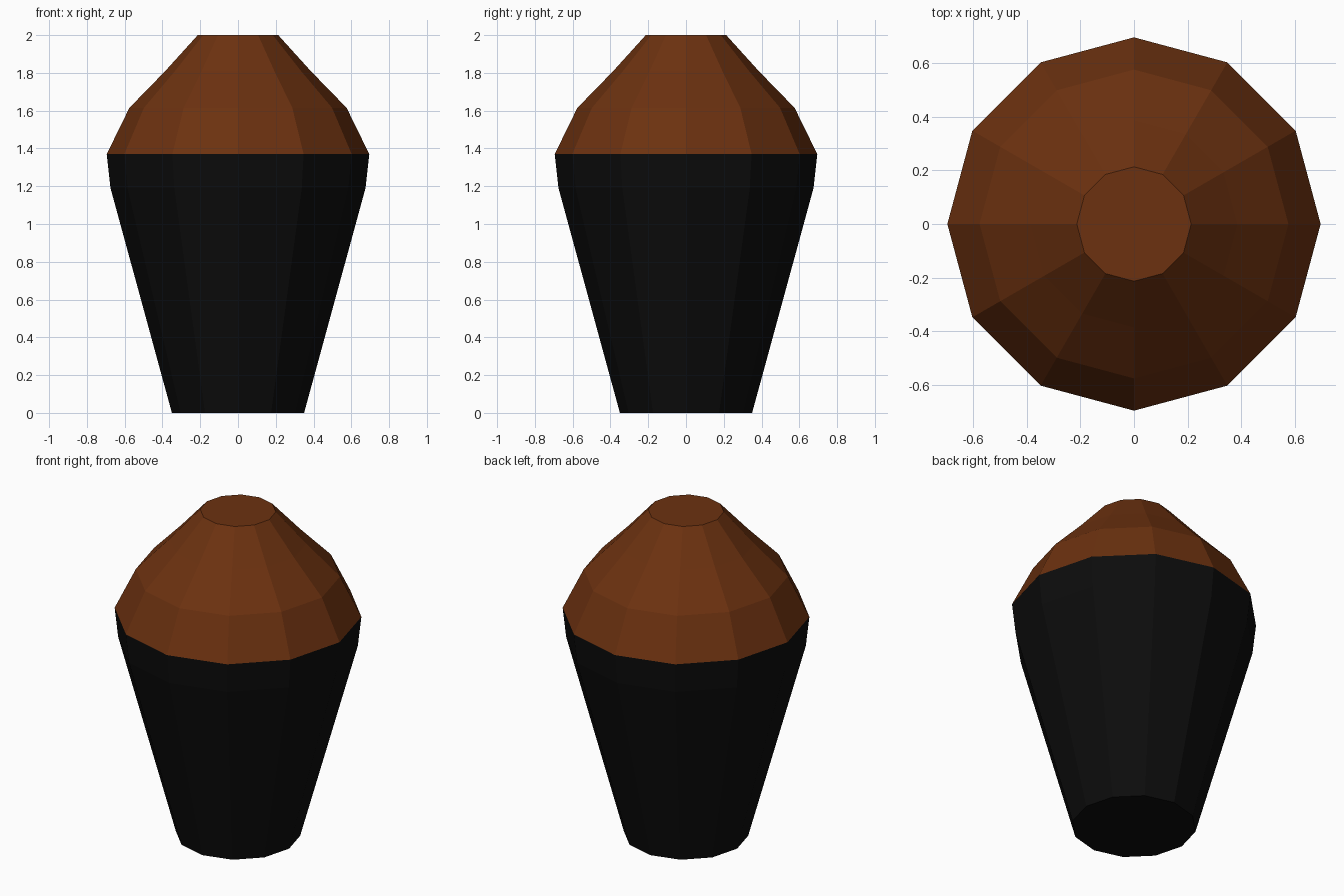
import bpy, bmesh, math

if "Cube" in bpy.data.objects:
    bpy.data.objects.remove(bpy.data.objects["Cube"])

SIDES = 12


def material(name, rgb):
    m = bpy.data.materials.new(name)
    m.diffuse_color = (*rgb, 1.0)
    m.use_nodes = True
    m.node_tree.nodes["Principled BSDF"].inputs["Base Color"].default_value = m.diffuse_color
    return m


def lathe(name, profile, mat, cap_bottom=False, cap_top=False):
    """Flat-shaded 12-sided shell through (radius, height) rings."""
    bm = bmesh.new()
    rings = []
    for r, z in profile:
        angles = [2 * math.pi * i / SIDES for i in range(SIDES)]
        rings.append([bm.verts.new((r * math.cos(a), r * math.sin(a), z)) for a in angles])
    for low, high in zip(rings, rings[1:]):
        for i in range(SIDES):
            j = (i + 1) % SIDES
            bm.faces.new((low[i], low[j], high[j], high[i]))
    if cap_bottom:
        bm.faces.new(rings[0][::-1])
    if cap_top:
        bm.faces.new(rings[-1])
    mesh = bpy.data.meshes.new(name)
    bm.to_mesh(mesh)
    bm.free()
    mesh.materials.append(mat)
    obj = bpy.data.objects.new(name, mesh)
    bpy.context.collection.objects.link(obj)
    return obj


black = material("black", (0.0037, 0.0037, 0.0037))
brown = material("brown", (0.15, 0.031, 0.005))

# Tapered lower body
lathe("body", [(0.35, 0), (0.675, 1.19), (0.695, 1.37)], black, cap_bottom=True)

# Domed upper part with flat top
lathe("dome", [(0.695, 1.37), (0.575, 1.615), (0.385, 1.81), (0.213, 2.0)], brown, cap_top=True)
